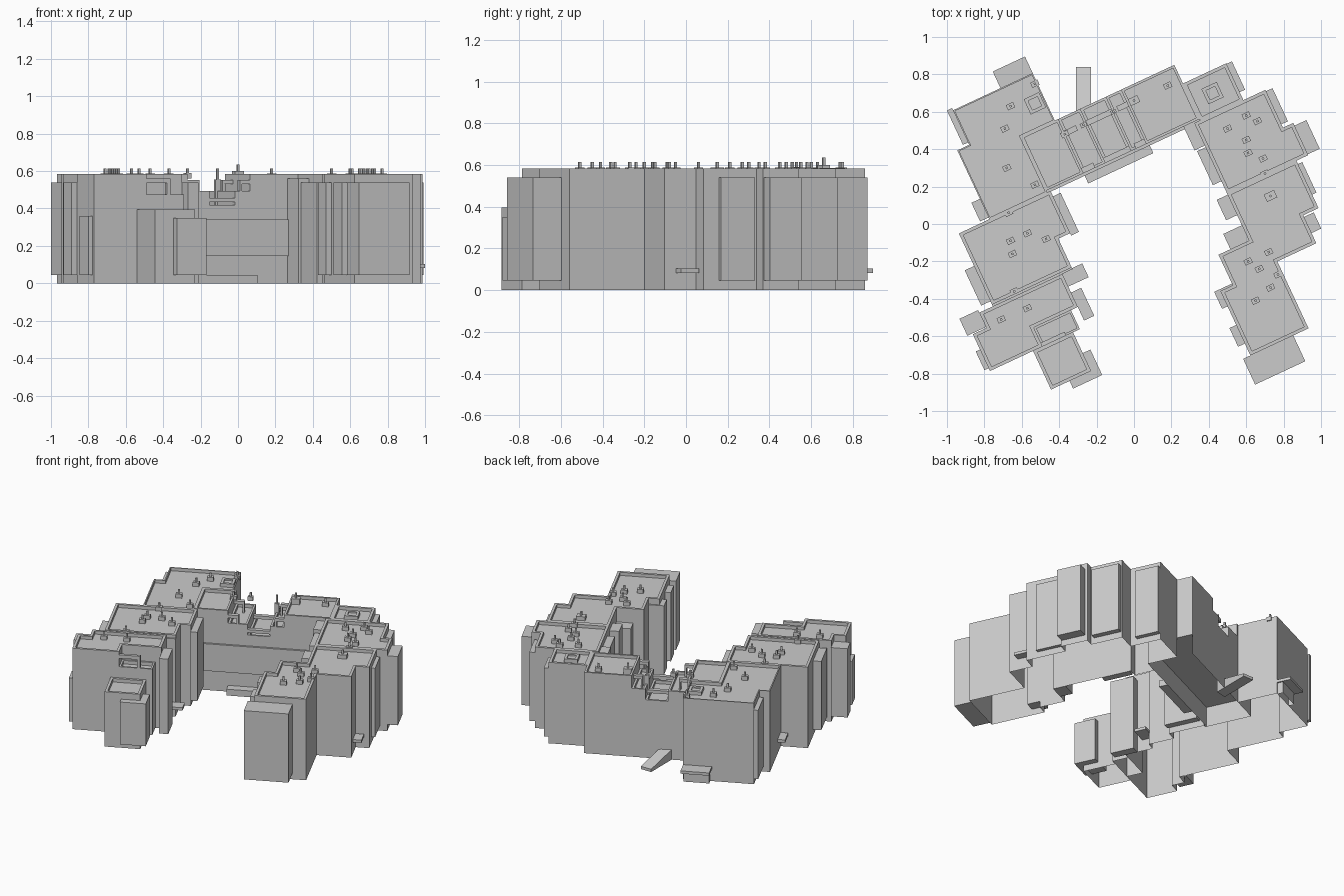
import bpy, math

C, S = math.cos(math.radians(25)), math.sin(math.radians(25))


def rot(u, v):
    """Building grid (turned 25 degrees) to world xy."""
    return u * C - v * S, u * S + v * C


def grid(x, y):
    return x * C + y * S, -x * S + y * C


def mesh(name, verts, faces):
    me = bpy.data.meshes.new(name)
    me.from_pydata(verts, [], faces)
    me.update()
    ob = bpy.data.objects.new(name, me)
    bpy.context.collection.objects.link(ob)
    return ob


def prism(name, outline, z0, z1, bottom=True):
    """Extrude a counter-clockwise outline on the building grid."""
    n = len(outline)
    pts = [rot(*p) for p in outline]
    verts = [(x, y, z0) for x, y in pts] + [(x, y, z1) for x, y in pts]
    faces = [(i, (i + 1) % n, n + (i + 1) % n, n + i) for i in range(n)]
    faces.append(tuple(range(n, 2 * n)))
    if bottom:
        faces.append(tuple(range(n - 1, -1, -1)))
    return mesh(name, verts, faces)


def rect(u0, u1, v0, v1):
    return [(u0, v0), (u1, v0), (u1, v1), (u0, v1)]


def box(name, u0, u1, v0, v1, z0, z1, bottom=True):
    return prism(name, rect(u0, u1, v0, v1), z0, z1, bottom)


def rim(name, a, z0=0.56, z1=0.583, t=0.018):
    """Parapet frame running inside a counter-clockwise right-angled outline."""
    n = len(a)
    b = []
    for i, (u, v) in enumerate(a):
        du = dv = 0
        for p, q in ((a[i - 1], a[i]), (a[i], a[(i + 1) % n])):
            ln = math.hypot(q[0] - p[0], q[1] - p[1])
            du -= (q[1] - p[1]) / ln * t
            dv += (q[0] - p[0]) / ln * t
        b.append((u + du, v + dv))
    verts = [(*rot(*p), z) for z in (z0, z1) for p in a + b]
    faces = []
    for i in range(n):
        j = (i + 1) % n
        faces += [(i, j, 2 * n + j, 2 * n + i), (n + j, n + i, 3 * n + i, 3 * n + j),
                  (2 * n + i, 2 * n + j, 3 * n + j, 3 * n + i)]
    return mesh(name, verts, faces)


def vent(name, x, y, z=0.56, w=0.042, h=0.028, top=0.615):
    """Roof vent with a thin pipe."""
    u, v = grid(x, y)
    box(name, u - w / 2, u + w / 2, v - w * .36, v + w * .36, z, z + h)
    box(name + "_pipe", u - .006, u + .006, v - .006, v + .006, z + h, top)


# Wing shells, open underneath
prism("left_wing", [(-.62, .96), (-.62, .756), (-.69, .756), (-.69, .35), (-.87, .35),
                    (-.87, -.08), (-.95, -.08), (-.95, -.17), (-1.03, -.17), (-1.03, -.387),
                    (-.72, -.387), (-.72, -.275), (-.46, -.275), (-.46, -.08), (-.40, -.08),
                    (-.40, .1), (-.33, .1), (-.33, .35), (-.35, .35), (-.35, .68),
                    (-.15, .68), (-.15, .96)], 0, .56, False)
prism("right_wing", [(.81, .57), (.555, .57), (.555, .36), (.46, .36), (.46, .22), (.52, .22),
                     (.52, -.34), (.34, -.34), (.34, -.52), (.267, -.52), (.267, -.9),
                     (.61, -.9), (.61, -.505), (.84, -.505), (.84, -.34), (.93, -.34),
                     (.93, -.06), (1.0, -.06), (1.0, .13), (.94, .13), (.94, .353),
                     (.81, .353)], 0, .56, False)

# Low front block of the left wing with its terrace
box("front_low_block", -.776, -.54, -.615, -.387, 0, .37, False)
rim("front_low_rim", rect(-.776, -.54, -.615, -.387), .37, .395)
box("front_terrace", -.72, -.50, -.387, -.275, 0, .45, False)
rim("front_terrace_rim", rect(-.72, -.50, -.387, -.275), .45, .475, .012)
box("front_terrace_beam", -.72, -.58, -.387, -.365, .535, .56)
box("front_terrace_post", -.60, -.58, -.387, -.365, .475, .535)

# Overhanging bays: u0, u1, v0, v1, z0, z1
bays = [
    (-.65, -.62, .77, .973, .045, .54), (-.33, -.285, .086, .317, .045, .54),
    (-.925, -.87, -.05, .158, .045, .54), (-1.06, -.95, -.165, -.065, .045, .54),
    (-1.055, -1.03, -.37, -.26, .045, .36), (-.46, -.40, -.355, -.19, 0, .54),
    (-.667, -.495, -.66, -.51, .045, .35), (.81, .842, .40, .567, .045, .54),
    (1.0, 1.07, -.055, .114, .045, .54), (.93, .955, -.26, -.08, .045, .54),
    (.94, .978, .15, .345, .045, .54),
    (.47, .52, .01, .21, 0, .54), (.455, .52, -.19, -.07, .045, .54),
    (.41, .52, -.34, -.25, 0, .48), (.235, .34, -.61, -.51, .045, .54),
    (.227, .267, -.83, -.72, .045, .54), (.224, .52, -1.052, -.9, .045, .54),
]
for i, b in enumerate(bays):
    box(f"bay_{i + 1}", *b)

# Link block between the wings, stepping down to a terrace in the middle
steps = [(-.35, -.13, .56), (-.13, -.0, .47), (0, .15, .395), (.15, .24, .47), (.24, .555, .56)]
for i, (u0, u1, z) in enumerate(steps):
    box(f"link_section_{i + 1}", u0, u1, .36, .68, .145, z)
    rim(f"link_rim_{i + 1}", rect(u0, u1, .36, .68), z, z + .023, .014)
for side, v in (("front", .36), ("back", .68)):
    verts = [(*rot(u, v), z) for u, z in ((-.35, 0), (.555, 0), (.555, .145), (-.35, .145))]
    mesh(f"link_base_{side}", verts, [(0, 1, 2, 3) if side == "front" else (3, 2, 1, 0)])
box("link_front_band", -.35, .46, .345, .36, .145, .34)
box("front_step", -.13, .254, .30, .36, 0, .045)
# Balcony beams over the stepped terraces
for i, (u0, u1, z) in enumerate([(-.13, -.06, .53), (-.04, .15, .435), (.18, .24, .53)]):
    for j, v in enumerate((.36, .58)):
        box(f"terrace_beam_{i}_{j}", u0, u1, v, v + .03, z, z + .022)
for i, (u, z0, z1) in enumerate([(-.072, .47, .53), (.18, .47, .53)]):
    for j, v in enumerate((.36, .58)):
        box(f"terrace_post_{i}_{j}", u, u + .012, v, v + .03, z0, z1)

# Parapets following the roof blocks
roofs = {
    "left_middle": [(-.87, .35), (-.87, -.07), (-.40, -.07), (-.40, .1), (-.33, .1), (-.33, .35)],
    "left_front": [(-.95, -.08), (-.95, -.17), (-1.03, -.17), (-1.03, -.387), (-.72, -.387),
                   (-.72, -.275), (-.46, -.275), (-.46, -.08)],
    "right_back": rect(.555, .81, .35, .57),
    "right_middle": [(1.0, -.06), (1.0, .13), (.94, .13), (.94, .353), (.52, .353), (.52, -.06)],
    "right_front": [(.52, -.06), (.52, -.34), (.34, -.34), (.34, -.52), (.267, -.52), (.267, -.9),
                    (.61, -.9), (.61, -.505), (.84, -.505), (.84, -.34), (.93, -.34), (.93, -.06)],
}
for name, outline in roofs.items():
    rim(f"parapet_{name}", outline)
rim("parapet_left_back", [(-.62, .96), (-.62, .756), (-.69, .756), (-.69, .35), (-.35, .35),
                          (-.35, .68), (-.15, .68), (-.15, .96)], t=.008)

# Entrance canopies with a small porch below
for i, c in enumerate([(-.34, -.15, .96, 1.058), (-.46, -.34, -.155, -.074),
                       (-.74, -.69, .36, .47), (.84, .897, -.445, -.35)]):
    box(f"canopy_{i + 1}", *c, .083, .103)
box("back_porch", -.33, -.16, .96, 1.0, 0, .083, False)
# Ramp up to the back entrance
mesh("back_ramp", [(-.31, .84, 0), (-.23, .84, 0), (-.23, .57, 0), (-.31, .55, 0),
                   (-.31, .84, .02), (-.23, .84, .02), (-.23, .57, .085), (-.31, .55, .085)],
     [(0, 3, 2, 1), (4, 5, 6, 7), (4, 0, 1, 5), (5, 1, 2, 6), (6, 2, 3, 7), (7, 3, 0, 4)])

# Roof vents (world x, y)
vents = [(-.66, .63), (-.69, .51), (-.68, .30), (-.53, .21), (-.53, .75), (-.67, .06),
         (-.66, -.09), (-.57, -.05), (-.65, -.16), (-.47, -.08), (-.64, -.36), (-.71, -.51),
         (-.57, -.45), (.60, .58), (.50, .51), (.66, .55), (.60, .45), (.61, .38), (.69, .35),
         (.70, .27), (.72, -.15), (.61, -.2), (.67, -.24), (.77, -.27), (.73, -.34),
         (.65, -.41), (.18, .74), (-.37, .48)]
for i, (x, y) in enumerate(vents):
    vent(f"roof_vent_{i + 1}", x, y)
vent("large_vent_right", .73, .15, w=.06)
vent("large_vent_centre", 0, .66, .47, .055, .13, .635)
vent("terrace_vent_left", -.27, .53, .56, .035, .03)
vent("terrace_vent_right", -.11, .60, .395, .03, .16)
# Square roof hatches
for side, x, y in (("right", .42, .70), ("left", -.53, .645)):
    u, v = grid(x, y)
    rim(f"roof_hatch_{side}", rect(u - .045, u + .045, v - .045, v + .045), .56, .585)
    box(f"roof_hatch_lid_{side}", u - .03, u + .03, v - .03, v + .03, .56, .575)
